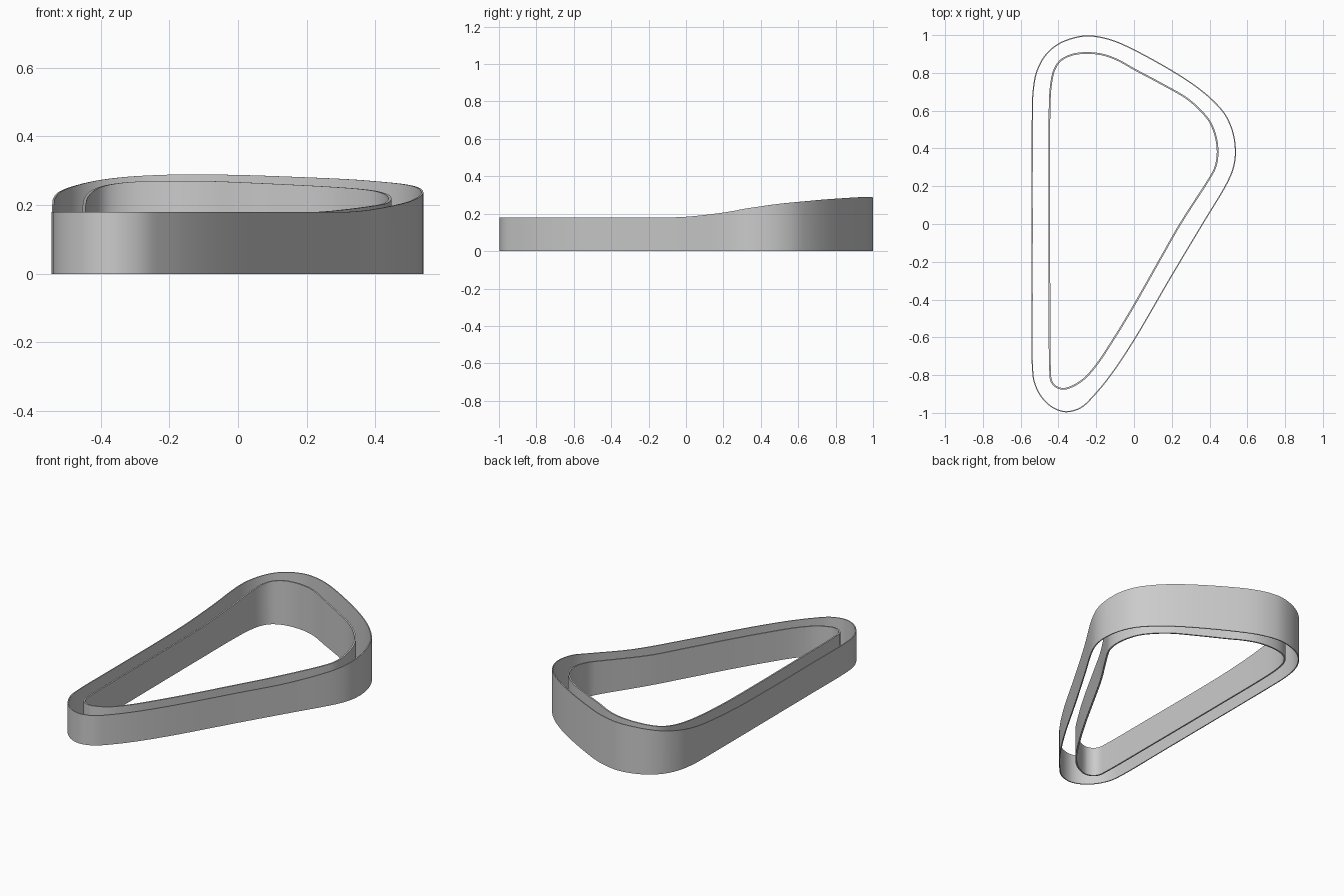
import bpy, bmesh, math
from mathutils import Vector

if "Cube" in bpy.data.objects:
    bpy.data.objects.remove(bpy.data.objects["Cube"])

# Rim paths: x, y and wall height, counter-clockwise
OUTER = [(-.542, -.4, .18), (-.541, -.75, .18), (-.53, -.84, .18), (-.49, -.92, .18),
         (-.43, -.975, .18), (-.36, -.997, .18), (-.28, -.975, .18), (-.21, -.91, .18),
         (-.12, -.80, .18), (0, -.62, .18), (.19, -.295, .18), (.36, -.01, .183),
         (.5, .225, .21), (.532, .31, .226), (.54, .39, .238), (.525, .49, .252),
         (.485, .58, .261), (.42, .655, .268), (.33, .73, .275), (.2, .815, .281),
         (0, .925, .288), (-.1, .97, .289), (-.18, .992, .289), (-.25, .999, .287),
         (-.33, .985, .282), (-.41, .95, .272), (-.475, .89, .257), (-.52, .80, .24),
         (-.538, .69, .221), (-.541, .58, .206), (-.542, .3, .186), (-.542, 0, .18)]
INNER = [(-.452, -.4, .18), (-.449, -.77, .18), (-.443, -.83, .18), (-.42, -.862, .18),
         (-.38, -.877, .18), (-.34, -.87, .18), (-.27, -.83, .18), (-.2, -.755, .18),
         (-.1, -.605, .18), (0, -.44, .18), (.15, -.175, .18), (.25, 0, .181),
         (.41, .25, .20), (.435, .30, .206), (.447, .37, .217), (.44, .45, .229),
         (.41, .535, .24), (.36, .60, .247), (.28, .67, .253), (.15, .745, .260),
         (0, .825, .267), (-.08, .87, .270), (-.16, .90, .271), (-.25, .91, .270),
         (-.33, .90, .266), (-.39, .87, .257), (-.425, .82, .244), (-.445, .73, .225),
         (-.452, .58, .203), (-.453, .3, .184), (-.453, 0, .18)]


def smooth_loop(points, steps=5):
    """Closed centripetal spline through the points."""
    p = [Vector(q) for q in points]
    n, out = len(p), []
    for i in range(n):
        a, b, c, d = p[i - 1], p[i], p[(i + 1) % n], p[(i + 2) % n]
        t1 = math.sqrt((b - a).length)
        t2 = t1 + math.sqrt((c - b).length)
        t3 = t2 + math.sqrt((d - c).length)
        for s in range(steps):
            t = t1 + (t2 - t1) * s / steps
            ab = a.lerp(b, t / t1)
            bc = b.lerp(c, (t - t1) / (t2 - t1))
            cd = c.lerp(d, (t - t2) / (t3 - t2))
            out.append(ab.lerp(bc, t / t2).lerp(bc.lerp(cd, (t - t1) / (t3 - t1)),
                                              (t - t1) / (t2 - t1)))
    return out


def band(name, points, thick):
    """Thin upright wall following a closed rim path."""
    path = smooth_loop(points)
    n = len(path)
    bm = bmesh.new()
    rings = []
    for i, p in enumerate(path):
        d = path[(i + 1) % n] - path[i - 1]
        inward = Vector((-d.y, d.x, 0)).normalized() * thick
        q = p + inward
        rings.append([bm.verts.new(v) for v in
                      ((p.x, p.y, 0), p, q, (q.x, q.y, 0))])
    for i in range(n):
        a, b = rings[i], rings[(i + 1) % n]
        for k in range(4):
            m = (k + 1) % 4
            bm.faces.new((a[k], b[k], b[m], a[m]))
    bmesh.ops.recalc_face_normals(bm, faces=bm.faces)
    mesh = bpy.data.meshes.new(name)
    bm.to_mesh(mesh)
    bm.free()
    ob = bpy.data.objects.new(name, mesh)
    bpy.context.collection.objects.link(ob)
    bpy.ops.object.select_all(action='DESELECT')
    ob.select_set(True)
    bpy.context.view_layer.objects.active = ob
    bpy.ops.object.shade_smooth_by_angle(angle=math.radians(30))


# The two nested walls
band("outer_wall", OUTER, .006)
band("inner_wall", INNER, .009)
